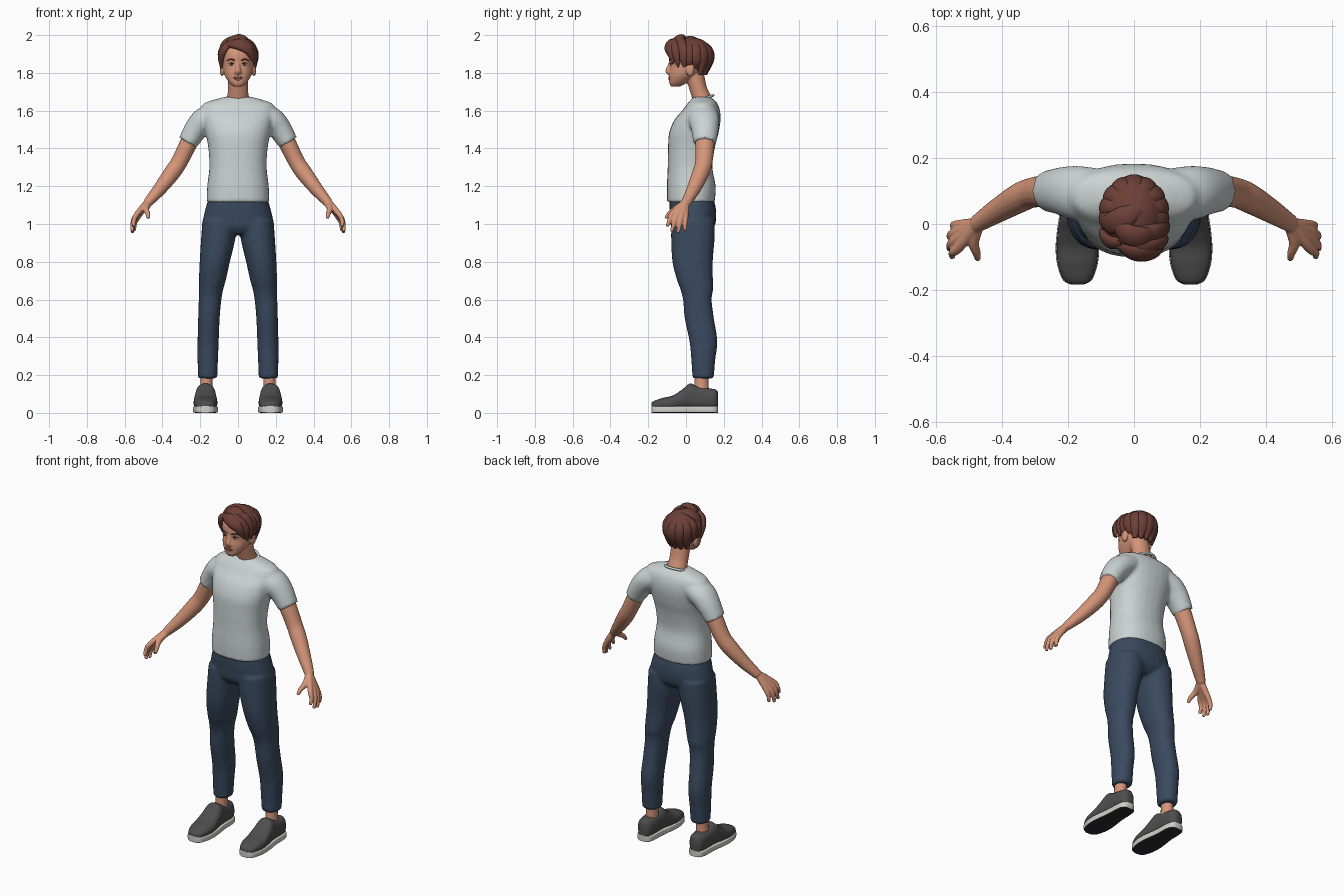
import bpy, bmesh, math
from mathutils import Vector, Matrix
from mathutils.bvhtree import BVHTree

def mat(name, r, g, b):
    m = bpy.data.materials.new(name)
    m.diffuse_color = (r, g, b, 1)
    return m

SKIN = mat("skin", .66, .30, .19)
HAIR = mat("auburn hair", .15, .05, .038)
SHIRT = mat("light grey cloth", .60, .65, .65)
DENIM = mat("navy cloth", .042, .068, .115)
SHOE = mat("charcoal canvas", .075, .075, .078)
SOLE = mat("white rubber", .62, .62, .60)
TREAD = mat("dark rubber", .025, .025, .028)
WHITE = mat("eye white", .75, .73, .70)
DARK = mat("dark iris", .03, .018, .012)
LIPS = mat("lip", .42, .14, .11)
Y = Vector((0, 1, 0))
HEAD_C = Vector((0, .03, 1.87))

def spline(keys, k=6):
    """Catmull-Rom through rows of numbers."""
    out, n = [], len(keys)
    for i in range(n - 1):
        rows = [keys[max(0, i - 1)], keys[i], keys[i + 1], keys[min(n - 1, i + 2)]]
        for j in range(k):
            t = j / k
            out.append([.5 * (2*b + (c - a)*t + (2*a - 5*b + 4*c - d)*t*t + (3*b - a - 3*c + d)*t**3)
                        for a, b, c, d in zip(*rows)])
    return out + [list(keys[-1])]

def ring(c, a, b, e=2, n=28):
    pts = []
    for i in range(n):
        t = 2 * math.pi * i / n
        co, si = math.cos(t), math.sin(t)
        pts.append(c + a * math.copysign(abs(co)**(2/e), co) + b * math.copysign(abs(si)**(2/e), si))
    return pts

def loft(bm, rings, s=1):
    vs = [[bm.verts.new((p.x * s, p.y, p.z)) for p in r] for r in rings]
    n = len(vs[0])
    for lo, hi in zip(vs, vs[1:]):
        for i in range(n):
            bm.faces.new((lo[i], lo[(i+1) % n], hi[(i+1) % n], hi[i]))
    bm.faces.new(vs[0])
    bm.faces.new(vs[-1])

def stack(bm, keys, e=2.2, s=1):
    """Horizontal sections: z, centre x, half width, front y, back y."""
    loft(bm, [ring(Vector((x, (f + b) / 2, z)), Vector((w, 0, 0)), Vector((0, (b - f) / 2, 0)), e)
              for z, x, w, f, b in spline(keys)], s)

def tube(bm, keys, s=1, ref=Y, n=16, k=6):
    """Path sections: x, y, z, radius a, radius b (b points along ref)."""
    ks = spline(keys, k)
    ps = [Vector(q[:3]) for q in ks]
    rings = []
    for i, q in enumerate(ks):
        t = (ps[min(i+1, len(ps)-1)] - ps[max(i-1, 0)]).normalized()
        a = t.cross(ref if ref else ps[i] - HEAD_C).normalized()
        rings.append(ring(ps[i], a * max(q[3], .001), a.cross(t) * max(q[4], .001), 2, n))
    loft(bm, rings, s)

def blob(bm, c, r, seg=20):
    bmesh.ops.create_uvsphere(bm, u_segments=seg, v_segments=seg // 2, radius=1,
                              matrix=Matrix.Translation(c) @ Matrix.Diagonal((*r, 1)))

def finish(name, bm, mats, voxel=0, smooth=4):
    bmesh.ops.recalc_face_normals(bm, faces=bm.faces[:])
    me = bpy.data.meshes.new(name)
    bm.to_mesh(me)
    bm.free()
    ob = bpy.data.objects.new(name, me)
    bpy.context.collection.objects.link(ob)
    if voxel:
        m = ob.modifiers.new("fuse", 'REMESH')
        m.mode, m.voxel_size = 'VOXEL', voxel
        m = ob.modifiers.new("soften", 'SMOOTH')
        m.factor, m.iterations = .5, smooth
        bpy.context.view_layer.update()
        dg = bpy.context.evaluated_depsgraph_get()
        new = bpy.data.meshes.new_from_object(ob.evaluated_get(dg))
        ob.modifiers.clear()
        ob.data = new
    ob.data.materials.clear()
    for m in mats:
        ob.data.materials.append(m)
    for p in ob.data.polygons:
        p.material_index = 0
    bpy.ops.object.select_all(action='DESELECT')
    ob.select_set(True)
    bpy.context.view_layer.objects.active = ob
    bpy.ops.object.shade_smooth_by_angle(angle=math.radians(50))
    return ob

# shirt: torso and sleeves fused
bm = bmesh.new()
stack(bm, [(1.115, 0, .166, -.10, .152), (1.20, 0, .163, -.101, .157), (1.30, 0, .152, -.097, .14),
           (1.40, 0, .157, -.095, .152), (1.48, 0, .172, -.09, .172), (1.55, 0, .185, -.062, .183),
           (1.60, 0, .195, -.02, .18), (1.635, 0, .185, .005, .168), (1.657, 0, .13, .025, .15),
           (1.672, 0, .075, .04, .13)], 2.3)
for s in (1, -1):
    tube(bm, [(.12, .09, 1.58, .065, .08), (.178, .095, 1.55, .068, .082), (.22, .10, 1.505, .063, .073),
              (.266, .10, 1.43, .053, .061)], s, n=28)
finish("shirt", bm, [SHIRT], .01)
bpy.ops.mesh.primitive_torus_add(major_segments=40, minor_segments=10, major_radius=.067, minor_radius=.007,
                                 location=(0, .08, 1.658), rotation=(.35, 0, 0))
collar = bpy.context.object
collar.name = "shirt_collar"
collar.data.materials.append(SHIRT)
bpy.ops.object.shade_smooth()

# trousers: hips and legs fused
bm = bmesh.new()
stack(bm, [(.945, 0, .10, -.05, .11), (.98, 0, .185, -.078, .148), (1.03, 0, .184, -.083, .16),
           (1.09, 0, .17, -.087, .157), (1.15, 0, .152, -.085, .14)], 2.3)
for s in (1, -1):
    stack(bm, [(1.02, .10, .088, -.076, .152), (.93, .104, .091, -.079, .152), (.80, .123, .08, -.072, .142),
               (.70, .136, .071, -.047, .143), (.66, .142, .065, -.032, .145), (.60, .148, .06, -.016, .136),
               (.50, .154, .057, -.007, .148), (.38, .158, .056, .018, .166), (.28, .16, .054, .028, .155),
               (.182, .161, .051, .034, .147)], 2.2, s)
finish("trousers", bm, [DENIM], .01)

# arms with hands
for s, side in ((1, "left"), (-1, "right")):
    bm = bmesh.new()
    tube(bm, [(.21, .10, 1.52, .05, .055), (.26, .10, 1.43, .047, .051), (.31, .095, 1.33, .044, .046),
              (.35, .078, 1.27, .044, .045), (.415, .04, 1.185, .036, .037), (.478, 0, 1.112, .025, .027)], s)
    knuckles = [(.533, -.073, 1.055), (.54, -.049, 1.043), (.54, -.025, 1.037), (.53, -.002, 1.037)]
    tips = [(.552, -.10, .987), (.56, -.077, .96), (.558, -.043, .953), (.548, -.006, .965)]
    for kn, tip in zip(knuckles, tips):
        mid = [(p + q) / 2 for p, q in zip(kn, tip)]
        tube(bm, [(.475, 0, 1.118, .02, .02), (*kn, .015, .015), (mid[0] + .008, *mid[1:], .0125, .0125),
                  (*tip, .009, .009)], s, n=12)
    tube(bm, [(.475, -.005, 1.11, .02, .02), (.487, -.055, 1.08, .017, .017), (.478, -.088, 1.055, .013, .013),
              (.474, -.108, 1.03, .009, .009)], s, Vector((1, 0, 0)), 12)
    finish(side + "_arm", bm, [SKIN], .0045, 3)

# head, neck, nose and ears fused
bm = bmesh.new()
stack(bm, [(1.728, 0, .024, -.08, -.03), (1.745, 0, .044, -.088, .0), (1.775, 0, .065, -.09, .045),
           (1.80, 0, .075, -.09, .08), (1.84, 0, .082, -.085, .11), (1.88, 0, .086, -.09, .12),
           (1.92, 0, .082, -.082, .12), (1.96, 0, .06, -.05, .09), (1.98, 0, .03, -.02, .05)])
tube(bm, [(0, .095, 1.61, .064, .055), (0, .085, 1.66, .058, .05), (0, .067, 1.71, .054, .046),
          (0, .045, 1.79, .055, .05)], n=28)
tube(bm, [(0, -.076, 1.865, .010, .01), (0, -.089, 1.832, .011, .011), (0, -.095, 1.811, .015, .014),
          (0, -.087, 1.797, .014, .011)])
for s in (1, -1):
    blob(bm, (s * .085, .022, 1.818), (.012, .023, .037))
    blob(bm, (s * .013, -.088, 1.803), (.009, .009, .008))
head = finish("head", bm, [SKIN], .005, 3)

tree = BVHTree.FromPolygons([v.co for v in head.data.vertices], [p.vertices[:] for p in head.data.polygons])
def face_point(x, z, out=0):
    hit = tree.ray_cast(Vector((x, -1, z)), Y)[0]
    return Vector((x, (hit.y if hit else -.07) - out, z))
def face_stroke(bm, rows):
    tube(bm, [(*face_point(x, z), h, .0035) for x, z, h in rows], n=10, k=4)

# face details
eyes, iris, brows, lips = (bmesh.new() for _ in range(4))
for s in (1, -1):
    blob(eyes, face_point(s * .035, 1.845), (.014, .003, .0065))
    blob(iris, face_point(s * .034, 1.845, .001), (.006, .0035, .006), 12)
    face_stroke(iris, [(s * .020, 1.847, .001), (s * .034, 1.853, .0022), (s * .051, 1.847, .001)])
    face_stroke(brows, [(s * .017, 1.865, .003), (s * .036, 1.872, .004), (s * .058, 1.865, .0015)])
face_stroke(lips, [(-.026, 1.773, .001), (-.01, 1.777, .005), (0, 1.775, .005), (.01, 1.777, .005), (.026, 1.773, .001)])
face_stroke(lips, [(-.022, 1.771, .001), (0, 1.766, .006), (.022, 1.771, .001)])
finish("eyes", eyes, [WHITE])
finish("irises", iris, [DARK])
finish("eyebrows", brows, [HAIR])
finish("lips", lips, [LIPS])

# hair: cap cut along the hairline, plus swept locks
bm = bmesh.new()
blob(bm, (0, .03, 1.885), (.099, .115, .103), 40)
bmesh.ops.bisect_plane(bm, geom=bm.verts[:] + bm.edges[:] + bm.faces[:], plane_co=(0, -.09, 1.912),
                       plane_no=(0, .125, .19), clear_inner=True)
bmesh.ops.holes_fill(bm, edges=[e for e in bm.edges if e.is_boundary], sides=0)
for d in range(-100, 101, 25):
    sn, cs = math.sin(math.radians(d)), math.cos(math.radians(d))
    end = 1.79 if abs(d) < 70 else 1.83
    tube(bm, [(sn * .03, .05 + cs * .03, 1.965, .01, .01), (sn * .08, .03 + cs * .09, 1.925, .03, .02),
              (sn * .086, .03 + cs * .099, 1.87, .032, .02), (sn * .078, .03 + cs * .072, end, .012, .008)], ref=None)
for lock in (
    [(-.055, -.055, 1.945, .012, .012), (0, -.085, 1.953, .033, .02), (.058, -.086, 1.922, .03, .019), (.086, -.066, 1.85, .004, .004)],
    [(-.045, -.04, 1.965, .015, .012), (.03, -.072, 1.955, .033, .02), (.08, -.058, 1.905, .03, .018), (.092, -.04, 1.83, .004, .004)],
    [(-.03, -.02, 1.97, .015, .012), (.05, -.03, 1.957, .033, .02), (.09, -.02, 1.9, .03, .016), (.092, -.008, 1.83, .006, .005)],
    [(-.06, .02, 1.96, .015, .012), (-.02, -.03, 1.977, .035, .02), (.03, -.04, 1.972, .035, .02), (.082, -.015, 1.93, .01, .008)],
    [(-.035, -.055, 1.962, .015, .012), (-.072, -.055, 1.93, .025, .016), (-.09, -.035, 1.885, .024, .014), (-.089, -.015, 1.825, .006, .005)],
    [(.02, .05, 1.975, .02, .012), (-.03, .02, 1.977, .035, .018), (-.075, 0, 1.945, .032, .017), (-.098, .01, 1.88, .008, .006)],
):
    tube(bm, lock, ref=None)
finish("hair", bm, [HAIR])

# ankles and shoes; rows are y, half width, top height
last = [(-.183, .018, .052), (-.168, .042, .064), (-.12, .059, .08), (-.07, .063, .092), (-.02, .059, .124),
        (.02, .053, .155), (.06, .049, .142), (.12, .047, .13), (.155, .039, .125), (.17, .02, .11)]
def shoe_part(bm, s, grow, low, top, e):
    loft(bm, [ring(Vector((.172, y * (1 + grow), (low + (top or h)) / 2)), Vector((w + grow, 0, 0)),
                   Vector((0, 0, ((top or h) - low) / 2)), e, 32) for y, w, h in spline(last, 5)], s)
for s, side in ((1, "left"), (-1, "right")):
    bm = bmesh.new()
    tube(bm, [(.165, .085, .25, .034, .038), (.166, .083, .17, .032, .037), (.169, .08, .09, .036, .042)], s)
    finish(side + "_ankle", bm, [SKIN])
    bm = bmesh.new()
    shoe_part(bm, s, 0, .015, None, 2.5)
    finish(side + "_shoe", bm, [SHOE])
    bm = bmesh.new()
    shoe_part(bm, s, .003, 0, .036, 8)
    sole = finish(side + "_sole", bm, [SOLE, TREAD])
    for p in sole.data.polygons:
        if p.normal.z < -.6:
            p.material_index = 1
